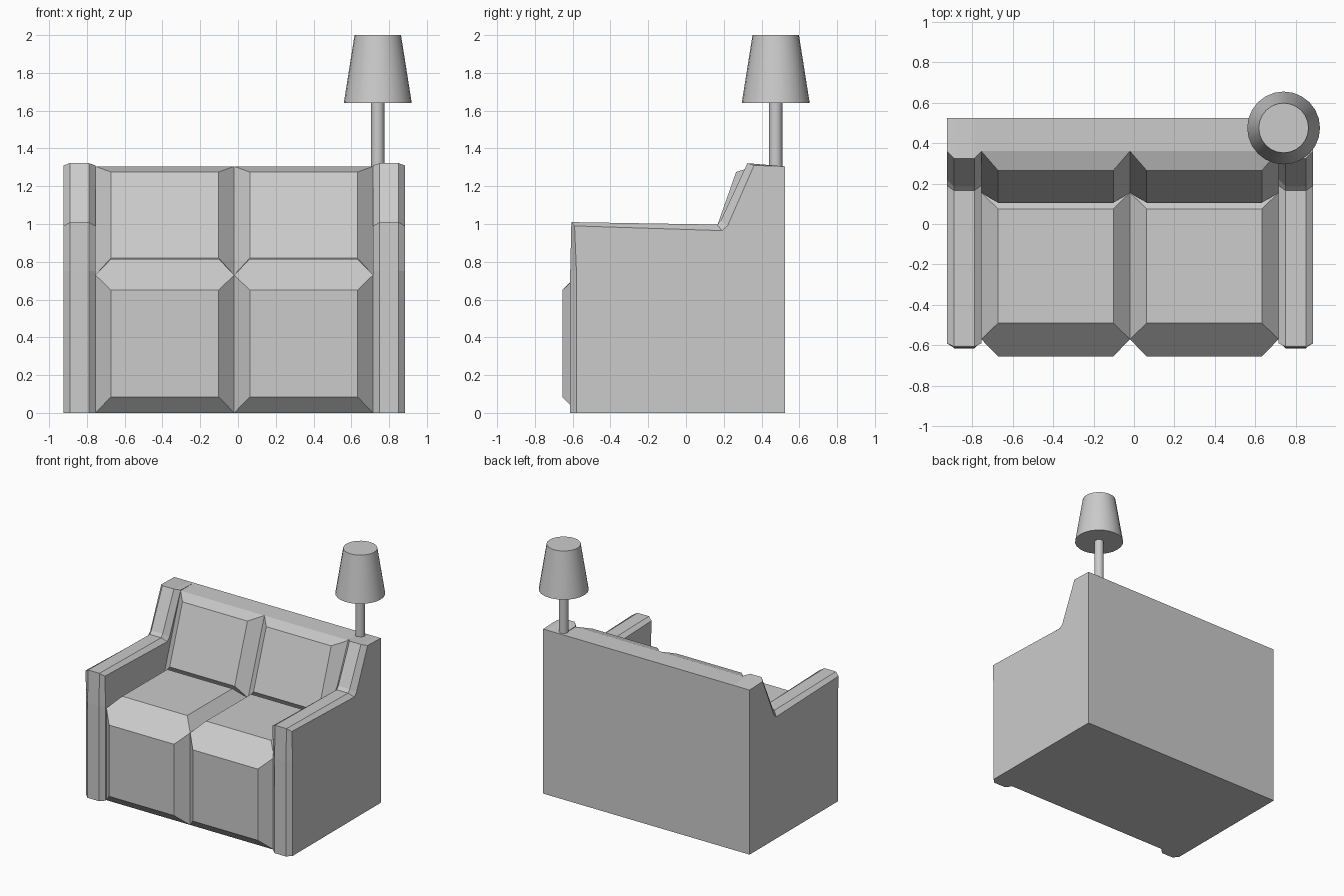
import bpy, bmesh, math

if "Cube" in bpy.data.objects:
    bpy.data.objects.remove(bpy.data.objects["Cube"])


def make_object(name, bm):
    bmesh.ops.recalc_face_normals(bm, faces=bm.faces)
    mesh = bpy.data.meshes.new(name)
    bm.to_mesh(mesh)
    bm.free()
    ob = bpy.data.objects.new(name, mesh)
    bpy.context.collection.objects.link(ob)
    return ob


def loft(name, sections, caps=True):
    """Join side outlines (y, z) placed at successive x positions."""
    bm = bmesh.new()
    rings = [[bm.verts.new((x, y, z)) for y, z in pts] for x, pts in sections]
    n = len(rings[0])
    for a, b in zip(rings, rings[1:]):
        for i in range(n):
            j = (i + 1) % n
            bm.faces.new((a[i], a[j], b[j], b[i]))
    if caps:
        bm.faces.new(rings[0])
        bm.faces.new(rings[-1])
    return make_object(name, bm)


CX = -0.02            # sofa centre line
BACK, TOP = 0.525, 1.305

# Seat and backrest frame between the arms (arms close its ends)
seam = [(-0.57, 0), (-0.57, 0.73), (0.155, 0.73), (0.36, TOP)]
frame = seam + [(BACK, TOP), (BACK, 0)]
loft("sofa_frame", [(CX - 0.735, frame), (CX + 0.735, frame)], caps=False)

# Arms with chamfered front and top edges
edge = [(-0.58, 0), (-0.58, 0.75), (-0.59, 0.99), (0.19, 0.965), (0.22, 0.99),
        (0.36, 1.31), (BACK, TOP), (BACK, 0)]
ridge = [(-0.615, 0), (-0.613, 0.75), (-0.607, 1.01), (0.165, 0.997),
         (0.185, 1.02), (0.325, 1.322), (BACK, TOP), (BACK, 0)]
for side, label in ((-1, "left"), (1, "right")):
    loft(label + "_arm", [(CX + side * d, p) for d, p in
                          ((0.735, edge), (0.77, ridge), (0.87, ridge), (0.905, edge))])


# Padded cushions: front, seat and back panels raised from the seam line
panel = [(-0.655, 0.085), (-0.655, 0.65), (-0.49, 0.815),
         (0.075, 0.812), (0.105, 0.82), (0.265, 1.275)]


def cushion(name, cx):
    bm = bmesh.new()

    def pairs(pts, half):
        return [[bm.verts.new((cx + s * half, y, z)) for s in (-1, 1)] for y, z in pts]

    o, p = pairs(seam, 0.3675), pairs(panel, 0.285)
    for k in range(3):
        a, b = p[2 * k], p[2 * k + 1]
        bm.faces.new((a[0], a[1], b[1], b[0]))
        for s in (0, 1):
            bm.faces.new((o[k][s], a[s], b[s], o[k + 1][s]))
    # bottom, crease and top bevels
    for k, i in ((0, 0), (2, 3), (2, 4), (3, 5)):
        bm.faces.new((o[k][0], o[k][1], p[i][1], p[i][0]))
    # six-sided bevel over the front edge
    bm.faces.new((p[1][0], p[1][1], o[1][1], p[2][1], p[2][0], o[1][0]))
    return make_object(name, bm)


for side, label in ((-1, "left"), (1, "right")):
    cushion(label + "_cushion", CX + side * 0.3675)


# Lamp standing behind the right arm
def cone(name, r1, r2, z1, z2):
    bpy.ops.mesh.primitive_cone_add(vertices=24, radius1=r1, radius2=r2, depth=z2 - z1,
                                    location=(0.74, 0.475, (z1 + z2) / 2))
    bpy.context.object.name = name
    bpy.ops.object.shade_smooth_by_angle(angle=math.radians(30))


cone("lamp_pole", 0.035, 0.035, 1.29, 1.65)
cone("lamp_shade", 0.18, 0.123, 1.64, 2.0)
